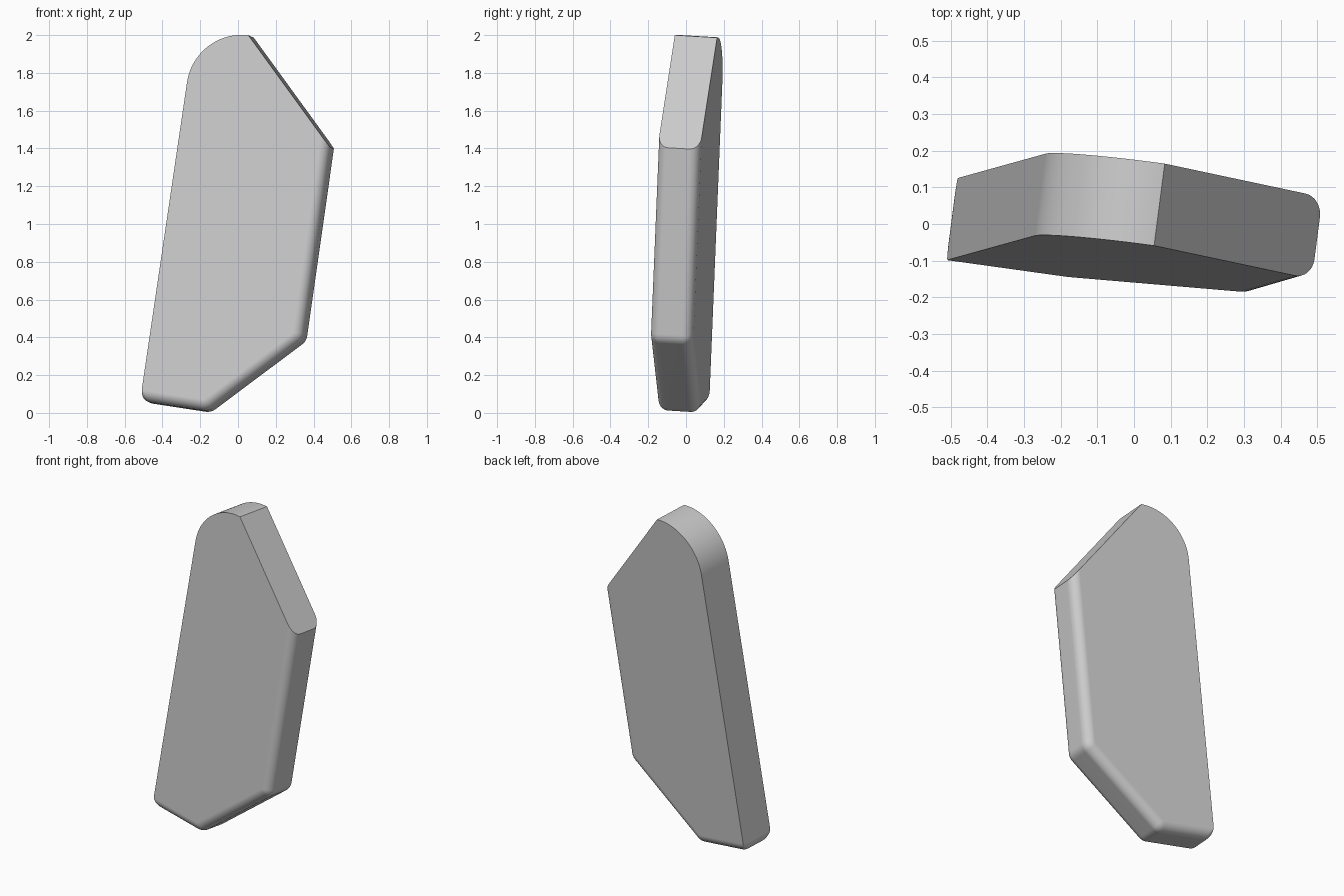
import bpy
import bmesh
import math
from mathutils import Vector, geometry

if "Cube" in bpy.data.objects:
    bpy.data.objects.remove(bpy.data.objects["Cube"])

THICK = 0.226          # slab thickness
FILLET = 0.055         # radius of the rounded long edges
STEPS = 8              # segments per fillet and corner
DEPTH = Vector((0.13, 1, -0.06)).normalized()   # slab normal, front to back

# Outline corners in (x, z), counter-clockwise from the front
LEFT_TOP = Vector((-0.27, 1.75))
LEFT_LOW = Vector((-0.518, 0.066))
BOTTOM = Vector((-0.165, 0.012))
RIGHT_LOW = Vector((0.34, 0.39))
RIGHT_TOP = Vector((0.485, 1.407))
PEAK = Vector((0.055, 2.0))


def inset_line(a, b, d):
    """Shift a line towards the inside of the outline."""
    t = (b - a).normalized()
    n = Vector((-t.y, t.x)) * d
    return a + n, b + n


def cross(l1, l2):
    pts = [p.to_3d() for p in (*l1, *l2)]
    return geometry.intersect_line_line(*pts)[0].to_2d()


def round_corner(before, corner, after, trim):
    a = corner + (before - corner).normalized() * trim
    b = corner + (after - corner).normalized() * trim
    ts = [i / STEPS for i in range(STEPS + 1)]
    return [a * (1 - t) ** 2 + corner * 2 * t * (1 - t) + b * t * t for t in ts]


def outline(d):
    """Outline with the bottom, lower right and right sides inset by d."""
    left = (LEFT_TOP, LEFT_LOW)
    bottom = inset_line(LEFT_LOW, BOTTOM, d)
    lower = inset_line(BOTTOM, RIGHT_LOW, d)
    right = inset_line(RIGHT_LOW, RIGHT_TOP, d)
    slope = (RIGHT_TOP, PEAK)
    c = [cross(left, bottom), cross(bottom, lower), cross(lower, right), cross(right, slope)]
    soft = 1 - 0.8 * d / FILLET
    pts = round_corner(LEFT_TOP, c[0], c[1], 0.05 * soft)
    pts += round_corner(c[0], c[1], c[2], 0.03 * soft)
    pts += round_corner(c[1], c[2], c[3], 0.03 * soft)
    pts += [c[3]]
    # Arc over the top, tangent to the left side
    radius, start, end = 0.294, math.radians(83.4), math.radians(171.7)
    centre = LEFT_TOP - radius * Vector((math.cos(end), math.sin(end)))
    for i in range(25):
        a = start + (end - start) * i / 24
        pts.append(centre + radius * Vector((math.cos(a), math.sin(a))))
    return pts


# Layers through the thickness: front fillet, then back fillet
angles = [math.pi / 2 * i / STEPS for i in range(STEPS + 1)]
front = [(FILLET * (1 - math.cos(a)), FILLET * (1 - math.sin(a))) for a in angles]
layers = front + [(THICK - t, d) for t, d in reversed(front)]

bm = bmesh.new()
rings = []
for t, d in layers:
    rings.append([bm.verts.new(Vector((p.x, -0.172 - 0.13 * p.x + 0.06 * p.y, p.y)) + DEPTH * t)
                  for p in outline(d)])
bm.faces.new(rings[0])
bm.faces.new(rings[-1])
for r1, r2 in zip(rings, rings[1:]):
    n = len(r1)
    for i in range(n):
        j = (i + 1) % n
        bm.faces.new((r1[i], r1[j], r2[j], r2[i]))
bmesh.ops.recalc_face_normals(bm, faces=bm.faces)
mesh = bpy.data.meshes.new("slab")
bm.to_mesh(mesh)
bm.free()

slab = bpy.data.objects.new("slab", mesh)
bpy.context.collection.objects.link(slab)

# Plain grey material
grey = bpy.data.materials.new("light grey")
grey.use_nodes = True
colour = (0.6, 0.6, 0.6, 1)
grey.diffuse_color = colour
grey.node_tree.nodes["Principled BSDF"].inputs["Base Color"].default_value = colour
mesh.materials.append(grey)

# Smooth fillets, crisp cut edges, flat large faces
bpy.ops.object.select_all(action="DESELECT")
slab.select_set(True)
bpy.context.view_layer.objects.active = slab
bpy.ops.object.shade_smooth_by_angle(angle=math.radians(30))
weighted = slab.modifiers.new("flat_faces", "WEIGHTED_NORMAL")
weighted.keep_sharp = True
